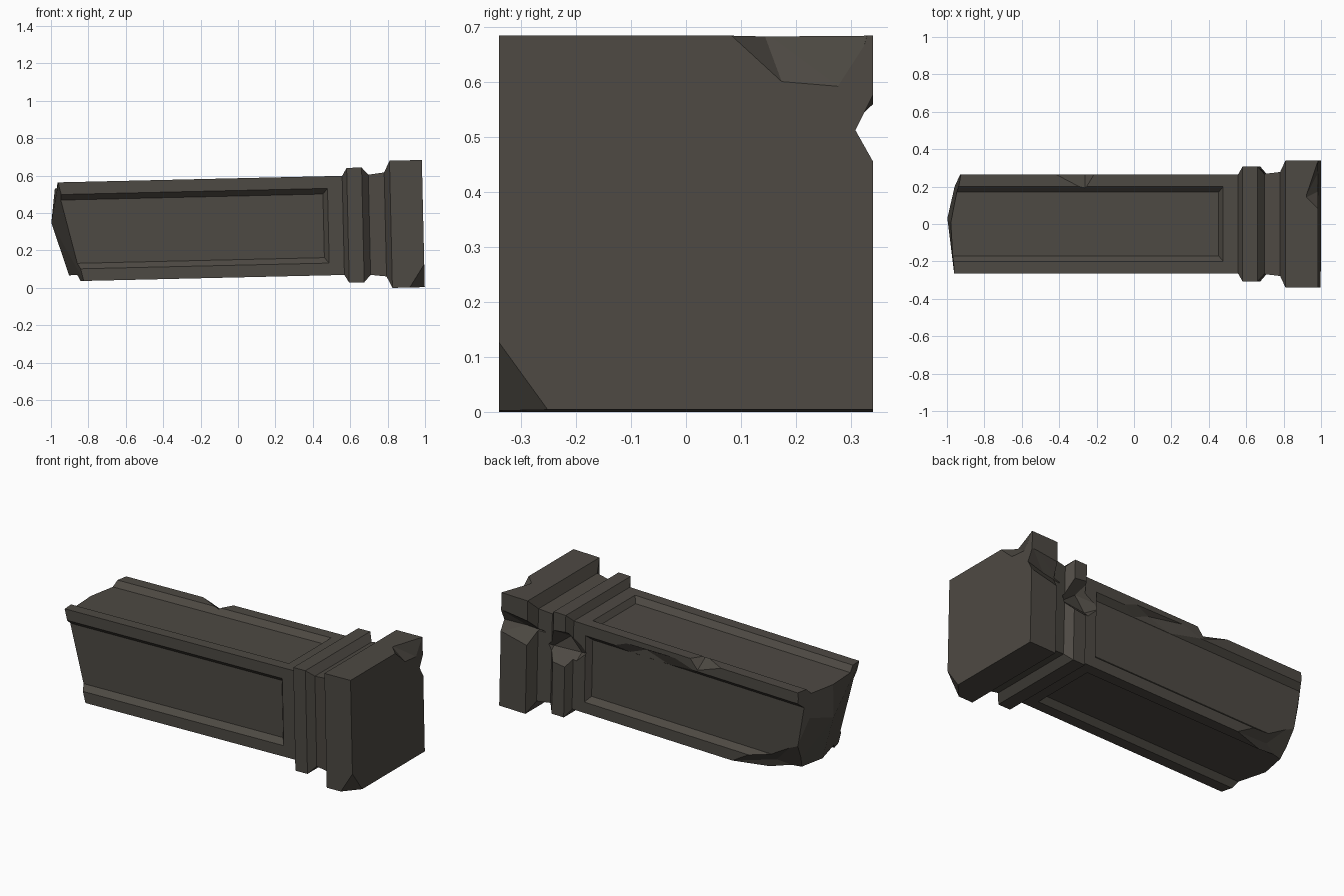
import bpy, bmesh, math
from mathutils import Matrix, Vector

if "Cube" in bpy.data.objects:
    bpy.data.objects.remove(bpy.data.objects["Cube"])

stone = bpy.data.materials.new("dark_stone")
stone.diffuse_color = (0.075, 0.067, 0.056, 1)
stone.use_nodes = True
stone.node_tree.nodes["Principled BSDF"].inputs["Base Color"].default_value = stone.diffuse_color


def make_object(name, bm):
    bmesh.ops.recalc_face_normals(bm, faces=bm.faces)
    mesh = bpy.data.meshes.new(name)
    bm.to_mesh(mesh)
    bm.free()
    mesh.materials.append(stone)
    obj = bpy.data.objects.new(name, mesh)
    bpy.context.collection.objects.link(obj)
    return obj


def hull(name, points, matrix=Matrix()):
    bm = bmesh.new()
    for p in points:
        bm.verts.new(matrix @ Vector(p))
    res = bmesh.ops.convex_hull(bm, input=bm.verts[:])
    junk = [v for v in bm.verts if not v.link_faces]
    bmesh.ops.delete(bm, geom=junk, context='VERTS')
    return make_object(name, bm)


def carve(obj, tool, operation='DIFFERENCE'):
    mod = obj.modifiers.new("carve", 'BOOLEAN')
    mod.operation, mod.solver, mod.object = operation, 'EXACT', tool
    deps = bpy.context.evaluated_depsgraph_get()
    mesh = bpy.data.meshes.new_from_object(obj.evaluated_get(deps))
    obj.modifiers.clear()
    obj.data = mesh
    bpy.data.objects.remove(tool)


# Square shaft, collar and base block from one stepped profile (x, half width)
profile = [(-1.15, .265), (.56, .265), (.585, .307), (.665, .307), (.70, .268),
           (.785, .278), (.815, .34), (.988, .34)]
bm = bmesh.new()
rings = [[bm.verts.new((x, sy * h, sz * h)) for sy, sz in ((-1, -1), (1, -1), (1, 1), (-1, 1))]
         for x, h in profile]
for a, b in zip(rings, rings[1:]):
    for i in range(4):
        j = (i + 1) % 4
        bm.faces.new((a[i], a[j], b[j], b[i]))
bm.faces.new(rings[0])
bm.faces.new(rings[-1])
pillar = make_object("broken_pillar", bm)

# Recessed panels with sloped edges on all four sides, open at the broken end
panel = [(-1.3, s * w, z) for s in (-1, 1) for w, z in ((.17, .233), (.235, .303))]
panel += [(x, s * w, z) for s in (-1, 1) for x, w, z in ((.455, .17, .233), (.51, .235, .303))]
for k in range(4):
    carve(pillar, hull("panel_cutter", panel, Matrix.Rotation(k * math.pi / 2, 4, 'X')))

# Jagged broken end: keep only what lies inside a pointed hull
end = [(-.955, -.29, .28), (-.915, .29, .28), (-.97, .0, .29), (-1.0, .03, .05),
       (-.82, -.29, -.29), (-.91, .0, -.24), (-.84, .28, -.29), (-.85, -.25, -.09),
       (-.96, .2, .1)]
end += [(1.3, y, z) for y in (-.7, .7) for z in (-.7, .7)]
carve(pillar, hull("end_keeper", end), 'INTERSECT')

# Chips knocked out of the stone
chips = {
    "top_rim_notch": [(-.46, .275, .275), (-.26, .17, .275), (-.19, .285, .275),
                      (-.26, .29, .19), (-.3, .4, .4), (-.2, .3, .4)],
    "back_rim_wear": [(-.32, .234, .09), (.40, .234, .09), (-.28, .29, .255), (.30, .29, .245),
                      (.1, .234, .215), (-.32, .32, .09), (.40, .32, .09)],
    "collar_gap": [(.44, .285, .11), (.53, .225, .07), (.70, .245, .07), (.60, .23, .15),
                   (.74, .30, .10), (.55, .35, .24), (.70, .35, .22), (.55, .35, -.05),
                   (.70, .35, -.03)],
    "block_back_notch": [(.74, .35, .22), (.74, .27, .15), (1.02, .315, .17), (1.02, .36, .09),
                         (1.02, .36, .26), (.74, .36, .03), (.86, .28, .16)],
    "block_top_chip": [(1.0, .06, .35), (.92, .14, .35), (.985, .33, .345), (1.0, .18, .24),
                       (1.1, .06, .37), (1.1, .35, .35), (1.1, .18, .2), (1.0, .30, .23)],
    "block_corner_chip": [(.90, -.345, -.345), (.995, -.345, -.20), (.995, -.24, -.345),
                          (1.1, -.45, -.45)],
    "lower_rim_break": [(-.48, .27, -.27), (-1.0, .10, -.28), (-1.0, .28, .06),
                        (-.75, .20, -.21), (-.7, .5, -.5), (-1.1, .5, -.5)],
}
for name, points in chips.items():
    carve(pillar, hull(name, points))

# Lay the pillar down with its slight tilt
pillar.data.transform(Matrix.Translation((0.003, 0, .324)) @ Matrix.Rotation(-.023, 4, 'Y'))
low = min(v.co.z for v in pillar.data.vertices)
pillar.data.transform(Matrix.Translation((0, 0, -low)))
for poly in pillar.data.polygons:
    poly.use_smooth = False
    poly.material_index = 0
